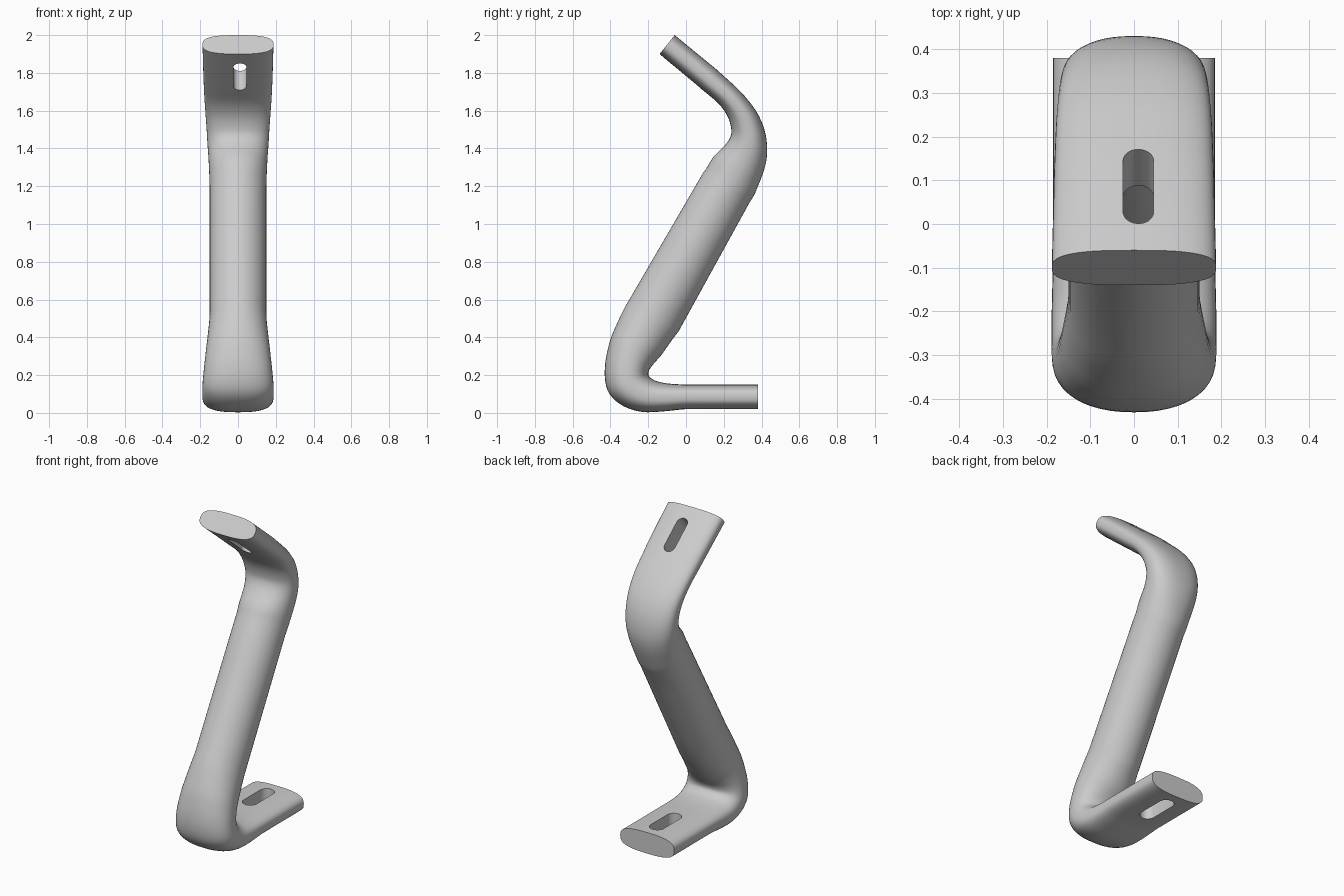
import bpy, bmesh
from math import cos, sin, pi, copysign
from mathutils import Vector

cube = bpy.data.objects.get("Cube")
if cube:
    bpy.data.objects.remove(cube, do_unlink=True)

steel = bpy.data.materials.new("light_grey_steel")
steel.use_nodes = True
GREY = (0.6, 0.6, 0.6, 1)
steel.diffuse_color = GREY
steel.node_tree.nodes["Principled BSDF"].inputs["Base Color"].default_value = GREY

# Tube stations: outer y, z, inner y, z, half width, squareness
STATIONS = [
    (.38, .02, .38, .15, .185, 2.9),
    (0, .02, 0, .15, .185, 2.9),
    (-.12, .008, -.09, .155, .186, 2.8),
    (-.23, .005, -.15, .166, .188, 2.6),
    (-.33, .035, -.18, .18, .189, 2.5),
    (-.405, .1, -.198, .2, .188, 2.4),
    (-.43, .19, -.195, .225, .183, 2.3),
    (-.42, .31, -.175, .255, .175, 2.2),
    (-.38, .44, -.135, .3, .165, 2.1),
    (-.3, .6, -.04, .43, .15, 2),
    (.09, 1.27, .34, 1.12, .15, 2),
    (.145, 1.355, .385, 1.21, .153, 2.1),
    (.2, 1.41, .42, 1.31, .157, 2.2),
    (.232, 1.455, .43, 1.4, .162, 2.3),
    (.24, 1.5, .415, 1.5, .166, 2.4),
    (.22, 1.57, .37, 1.6, .172, 2.5),
    (.17, 1.64, .29, 1.7, .178, 2.6),
    (.06, 1.733, .16, 1.82, .183, 2.7),
    (-.14, 1.9, -.06, 2, .188, 2.8),
]
# The first bend turns the outer side forward, so it stays the front edge above


def spline(a, b, c, d, t):
    return b + (c - a) * t / 2 + (a - 2.5 * b + 2 * c - d / 2) * t * t \
        + (1.5 * (b - c) + (d - a) / 2) * t ** 3


def blended(rows, steps=4):
    """Smooth short spans with a spline and keep long spans straight."""
    out = []
    last = len(rows) - 1
    for i in range(last):
        b, c = rows[i], rows[i + 1]
        straight = abs(b[0] - c[0]) + abs(b[1] - c[1]) > .3
        a = rows[max(i - 1, 0)]
        d = rows[min(i + 2, last)]
        # Clip far neighbours so that they do not cause overshoot
        a, d = [[p + max(-.1, min(.1, q - p)) for p, q in zip(near, far)]
                for near, far in ((b, a), (c, d))]
        for k in range(steps):
            t = k / steps
            out.append([p + (q - p) * t if straight else spline(o, p, q, r, t)
                        for o, p, q, r in zip(a, b, c, d)])
    return out + [rows[-1]]


def power(v, n):
    return copysign(abs(v) ** (2 / n), v)


def mesh_object(name, bm):
    bmesh.ops.recalc_face_normals(bm, faces=bm.faces)
    mesh = bpy.data.meshes.new(name)
    bm.to_mesh(mesh)
    bm.free()
    mesh.materials.append(steel)
    obj = bpy.data.objects.new(name, mesh)
    bpy.context.collection.objects.link(obj)
    return obj


def loft(name, rings):
    bm = bmesh.new()
    loops = [[bm.verts.new(p) for p in ring] for ring in rings]
    n = len(loops[0])
    for a, b in zip(loops, loops[1:]):
        for i in range(n):
            j = (i + 1) % n
            bm.faces.new((a[i], a[j], b[j], b[i]))
    bm.faces.new(loops[0])
    bm.faces.new(loops[-1])
    return mesh_object(name, bm)


# Bent tube with flattened ends
rings = []
for oy, oz, iy, iz, half, n in blended(STATIONS):
    ring = []
    for k in range(48):
        a = 2 * pi * k / 48
        s = power(sin(a), n) / 2
        ring.append((half * power(cos(a), n),
                     (oy + iy) / 2 + (oy - iy) * s,
                     (oz + iz) / 2 + (oz - iz) * s))
    rings.append(ring)
bracket = loft("bent_tube_bracket", rings)


# Bolt slots through both flattened ends
def cut_slot(centre, along, length, width):
    along = Vector(along).normalized()
    through = along.cross(Vector((1, 0, 0)))
    rings = []
    for depth in (-.15, .15):
        ring = []
        for k in range(32):
            a = 2 * pi * (k + .5) / 32
            shift = copysign((length - width) / 2, sin(a))
            ring.append(Vector(centre) + through * depth
                        + Vector((cos(a) * width / 2, 0, 0))
                        + along * (sin(a) * width / 2 + shift))
        rings.append(ring)
    cutter = loft("slot_cutter", rings)
    cutter.hide_render = True
    cut = bracket.modifiers.new("slot", "BOOLEAN")
    cut.operation = "DIFFERENCE"
    cut.solver = "EXACT"
    cut.object = cutter
    bpy.ops.object.modifier_apply(modifier=cut.name)
    bpy.data.objects.remove(cutter, do_unlink=True)


bpy.ops.object.select_all(action="DESELECT")
bracket.select_set(True)
bpy.context.view_layer.objects.active = bracket
cut_slot((0, .2, .085), (0, 1, 0), .25, .09)
cut_slot((.01, .045, 1.83), (0, -.77, .63), .22, .07)
bpy.ops.object.shade_smooth_by_angle(angle=pi / 5)
